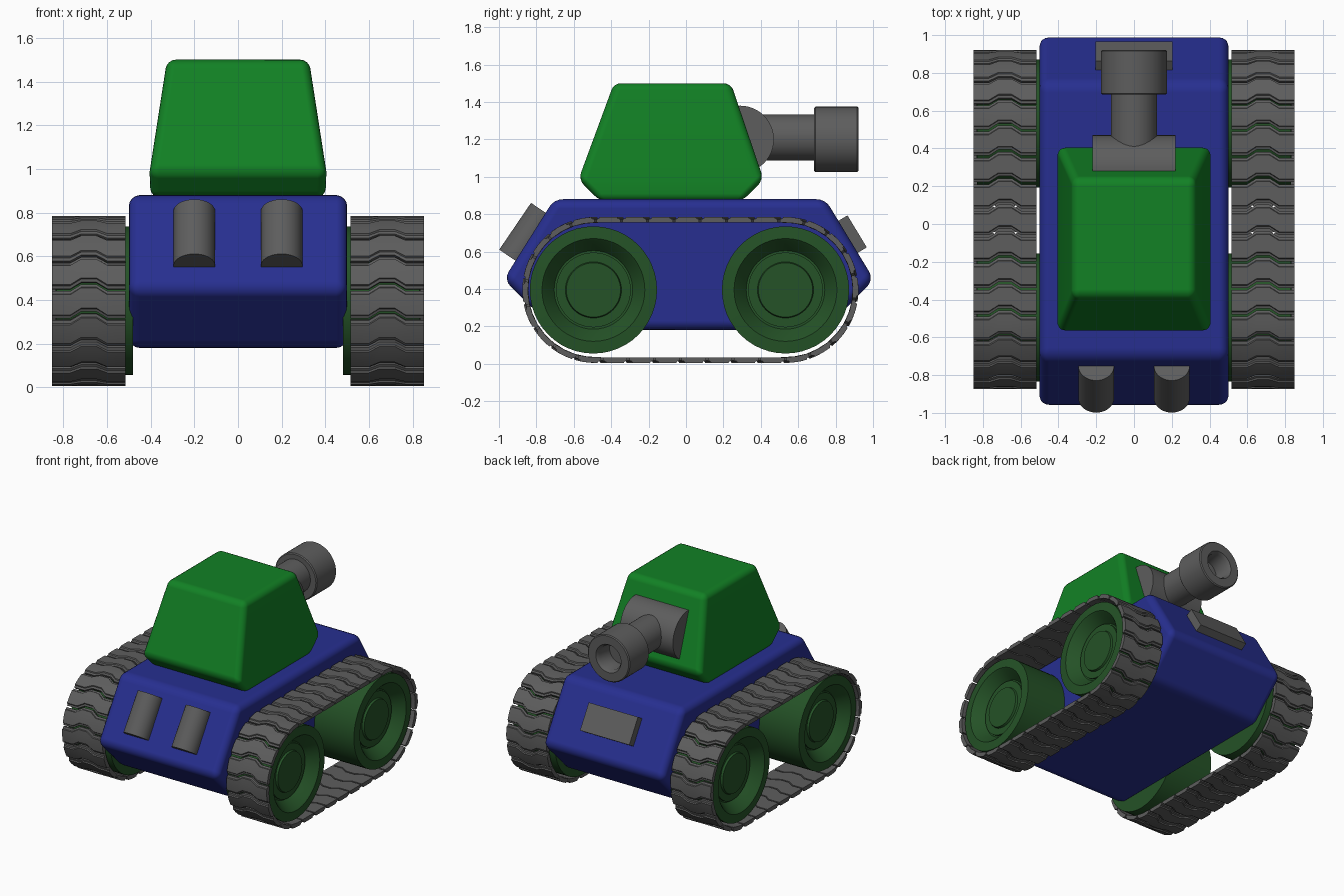
import bpy, bmesh, math
from mathutils import Vector, Matrix

if "Cube" in bpy.data.objects:
    bpy.data.objects.remove(bpy.data.objects["Cube"])


def material(name, r, g, b):
    m = bpy.data.materials.new(name)
    m.use_nodes = True
    m.diffuse_color = (r, g, b, 1)
    m.node_tree.nodes["Principled BSDF"].inputs["Base Color"].default_value = (r, g, b, 1)
    return m


BLUE = material("hull blue", .02, .028, .28)
GREEN = material("turret green", .006, .22, .018)
DARK_GREEN = material("wheel dark green", .018, .085, .02)
GREY = material("gunmetal grey", .11, .11, .11)


def finish(bm, name, mat, angle=35, bevel=0):
    bmesh.ops.recalc_face_normals(bm, faces=bm.faces)
    mesh = bpy.data.meshes.new(name)
    bm.to_mesh(mesh)
    bm.free()
    obj = bpy.data.objects.new(name, mesh)
    bpy.context.collection.objects.link(obj)
    mesh.materials.append(mat)
    if bevel:
        mod = obj.modifiers.new("rounded edges", "BEVEL")
        mod.width, mod.segments = bevel, 4
        mod.limit_method = "ANGLE"
        mod.angle_limit = math.radians(20)
        mod.harden_normals = True
        for p in mesh.polygons:
            p.use_smooth = True
    else:
        bpy.ops.object.select_all(action="DESELECT")
        obj.select_set(True)
        bpy.context.view_layer.objects.active = obj
        bpy.ops.object.shade_smooth_by_angle(angle=math.radians(angle))
    return obj


def lathe(name, profile, origin, axis, mat, steps=48):
    """Spin (radius, distance) points around an axis."""
    bm = bmesh.new()
    verts = [bm.verts.new((r, 0, t)) for r, t in profile]
    edges = [bm.edges.new(pair) for pair in zip(verts, verts[1:])]
    bmesh.ops.spin(bm, geom=verts + edges, cent=(0, 0, 0), axis=(0, 0, 1),
                   angle=math.tau, steps=steps)
    bmesh.ops.remove_doubles(bm, verts=bm.verts, dist=1e-4)
    turn = Vector((0, 0, 1)).rotation_difference(Vector(axis)).to_matrix().to_4x4()
    bm.transform(Matrix.Translation(origin) @ turn)
    return finish(bm, name, mat)


def loft(name, rings, mat, bevel):
    """Join rings of points, with a cap at each end."""
    bm = bmesh.new()
    rings = [[bm.verts.new(p) for p in ring] for ring in rings]
    n = len(rings[0])
    for a, b in zip(rings, rings[1:]):
        for i in range(n):
            j = (i + 1) % n
            bm.faces.new((a[i], a[j], b[j], b[i]))
    bm.faces.new(rings[0])
    bm.faces.new(rings[-1])
    return finish(bm, name, mat, bevel=bevel)


# Hull: side profile extruded across
hull_side = [(-.7, .18), (-.975, .45), (-.705, .88), (.745, .88), (1.005, .45), (.74, .18)]
loft("hull", [[(x, y, z) for y, z in hull_side] for x in (-.5, .5)], BLUE, .05)

# Turret: three rectangles stacked
levels = [(.40, -.46, .30, .87), (.405, -.575, .415, .985), (.325, -.385, .24, 1.5)]
loft("turret", [[(-w, a, z), (w, a, z), (w, b, z), (-w, b, z)] for w, a, b, z in levels],
     GREEN, .04)

# Gun
lathe("gun_mantlet", [(0, -.22), (.18, -.22), (.18, .22), (0, .22)],
      (0, .29, 1.2), (1, 0, 0), GREY)
lathe("gun_barrel", [(0, .3), (.123, .3), (.123, .7), (0, .7)],
      (0, 0, 1.21), (0, 1, 0), GREY)
lathe("gun_muzzle", [(0, .685), (.168, .685), (.175, .692), (.175, .915), (.168, .922),
                     (.105, .922), (.09, .9), (.09, .78), (0, .78)],
      (0, 0, 1.2), (0, 1, 0), GREY)

# Exhausts, half sunk in the front slope
exhaust_top, exhaust_end = Vector((0, -.75, .807)), Vector((0, -.92, .557))
run = exhaust_end - exhaust_top
for side, label in ((1, "left"), (-1, "right")):
    lathe(label + "_exhaust", [(0, 0), (.095, 0), (.095, run.length), (0, run.length)],
          exhaust_top + Vector((side * .2, 0, 0)), run.normalized(), GREY)

# Plate on the rear slope
bm = bmesh.new()
bmesh.ops.create_cube(bm, size=1)
bm.transform(Matrix.Translation((0, .885, .69))
             @ Matrix.Rotation(-math.atan2(.43, .26), 4, "X")
             @ Matrix.Diagonal((.41, .2, .07, 1)))
finish(bm, "rear_plate", GREY)

# Wheels
FRONT_Y, REAR_Y, AXLE_Z = -.485, .532, .395
wheel_profile = [(0, 0), (.34, 0), (.34, .35), (.275, .355), (.265, .345), (.21, .27),
                 (.2, .27), (.2, .285), (.15, .285), (.145, .3), (0, .3)]
for side, label in ((1, "left"), (-1, "right")):
    for y, place in ((FRONT_Y - .01, "front"), (REAR_Y, "rear")):
        lathe(f"{label}_{place}_wheel", wheel_profile, (side * .48, y, AXLE_Z),
              (side, 0, 0), DARK_GREEN)

# Tracks: links with a wavy edge, wrapped around the wheels
R, LINKS, GAP = .39, 32, .011
SPAN = REAR_Y - FRONT_Y
ARC = math.pi * R
LOOP = 2 * (SPAN + ARC)


def on_track(s, height):
    """Point on the loop, moving rearward along the top first."""
    s %= LOOP
    r = R - .03 + height
    if s < SPAN:
        return FRONT_Y + s, AXLE_Z + r
    if s < SPAN + ARC:
        a = (s - SPAN) / R
        return REAR_Y + r * math.sin(a), AXLE_Z + r * math.cos(a)
    if s < 2 * SPAN + ARC:
        return REAR_Y - (s - SPAN - ARC), AXLE_Z - r
    a = (s - 2 * SPAN - ARC) / R
    return FRONT_Y - r * math.sin(a), AXLE_Z - r * math.cos(a)


wave = [(-.168, 0), (-.085, 0), (-.035, .032), (.035, .032), (.085, 0), (.168, 0)]
pitch = LOOP / LINKS
# Link section: (share of the length, inset, height)
section = [(0, 0, 0), (0, 0, .018), (0, .014, .022), (0, .018, .03), (.5, 0, .03),
           (1, -.018, .03), (1, -.014, .022), (1, 0, .018), (1, 0, 0), (.5, 0, 0)]
for side, label in ((1, "left"), (-1, "right")):
    bm = bmesh.new()
    for k in range(LINKS):
        rings = []
        for x, shift in wave:
            ring = []
            for share, inset, height in section:
                s = k * pitch + shift + GAP / 2 + share * (pitch - GAP) + inset
                ring.append(bm.verts.new((side * .683 + x, *on_track(s, height))))
            rings.append(ring)
        n = len(section)
        for a, b in zip(rings, rings[1:]):
            for i in range(n):
                j = (i + 1) % n
                bm.faces.new((a[i], a[j], b[j], b[i]))
        bm.faces.new(rings[0])
        bm.faces.new(rings[-1])
    finish(bm, label + "_track", GREY, angle=25)
